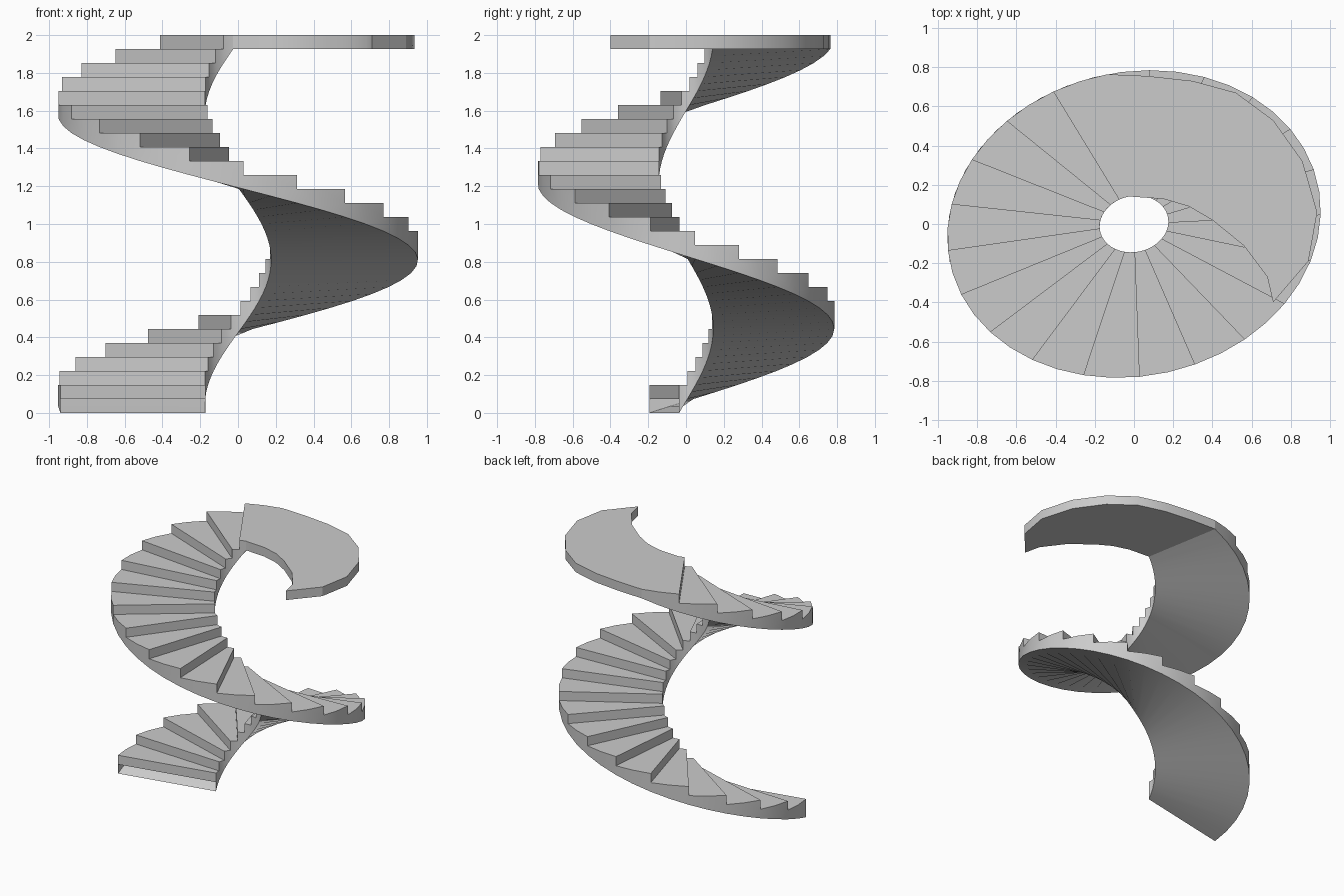
import bpy, bmesh, math

if "Cube" in bpy.data.objects:
    bpy.data.objects.remove(bpy.data.objects["Cube"])

RISE = 2.0 / 27          # height of one step
TURN = 17.35             # degrees turned per step
SUB = 2                  # straight segments per step
A, B, SKEW = 0.953, 0.785, 5.0   # oval half sizes and slight shear
INNER = 0.184            # inner oval relative to outer oval

stone = bpy.data.materials.new("grey_stone")
stone.diffuse_color = (0.6, 0.6, 0.6, 1)
stone.use_nodes = True
stone.node_tree.nodes["Principled BSDF"].inputs["Base Color"].default_value = stone.diffuse_color


def point(k, level, inner=False):
    """Point on the spiral at step position k and height level (in steps)."""
    t = math.radians(115.6 + TURN * (27 - k))
    s = INNER if inner else 1.0
    return (s * A * math.cos(t), s * B * math.sin(t + math.radians(SKEW)), level * RISE)


def finish(name, bm):
    bmesh.ops.remove_doubles(bm, verts=bm.verts, dist=1e-4)
    bmesh.ops.recalc_face_normals(bm, faces=bm.faces)
    mesh = bpy.data.meshes.new(name)
    bm.to_mesh(mesh)
    bm.free()
    mesh.materials.append(stone)
    ob = bpy.data.objects.new(name, mesh)
    bpy.context.collection.objects.link(ob)
    bpy.ops.object.select_all(action='DESELECT')
    ob.select_set(True)
    bpy.context.view_layer.objects.active = ob
    bpy.ops.object.shade_smooth_by_angle(angle=math.radians(30))


# Spiral flight: treads, risers, side walls and sloping underside
bm = bmesh.new()


def face(pts):
    bm.faces.new([bm.verts.new(p) for p in pts])


for k in range(2, 28):
    face([point(k, k - 1), point(k, k), point(k, k, True), point(k, k - 1, True)])
    for i in range(SUB):
        k0, k1 = k + i / SUB, k + (i + 1) / SUB
        face([point(k0, k), point(k1, k), point(k1, k, True), point(k0, k, True)])
        face([point(k0, k0 - 2, True), point(k1, k1 - 2, True), point(k1, k1 - 2), point(k0, k0 - 2)])
        for side in (False, True):
            pts = [point(k0, k0 - 2, side), point(k1, k1 - 2, side),
                   point(k1, k, side), point(k0, k, side)]
            if i == 0:
                pts.append(point(k, k - 1, side))
            face(pts if not side else pts[::-1])
finish("spiral_steps", bm)

# Top landing: flat slab narrowing to a pointed end
outer = [point(28, 0)[:2], (.07, .755), (.30, .73), (.52, .67), (.71, .53), (.86, .32),
         (.935, .06), (.89, -.19), (.71, -.40)]
inner = [(.68, -.27), (.56, -.11), (.40, .02), (.28, .09), (.15, .128), point(28, 0, True)[:2]]
outline = outer + inner
bm = bmesh.new()
low = [bm.verts.new((x, y, 26 * RISE)) for x, y in outline]
high = [bm.verts.new((x, y, 2.0)) for x, y in outline]
bm.faces.new(low[::-1])
bm.faces.new(high)
for i in range(len(outline) - 1):    # left open where it joins the flight
    bm.faces.new([low[i], low[i + 1], high[i + 1], high[i]])
finish("top_landing", bm)
